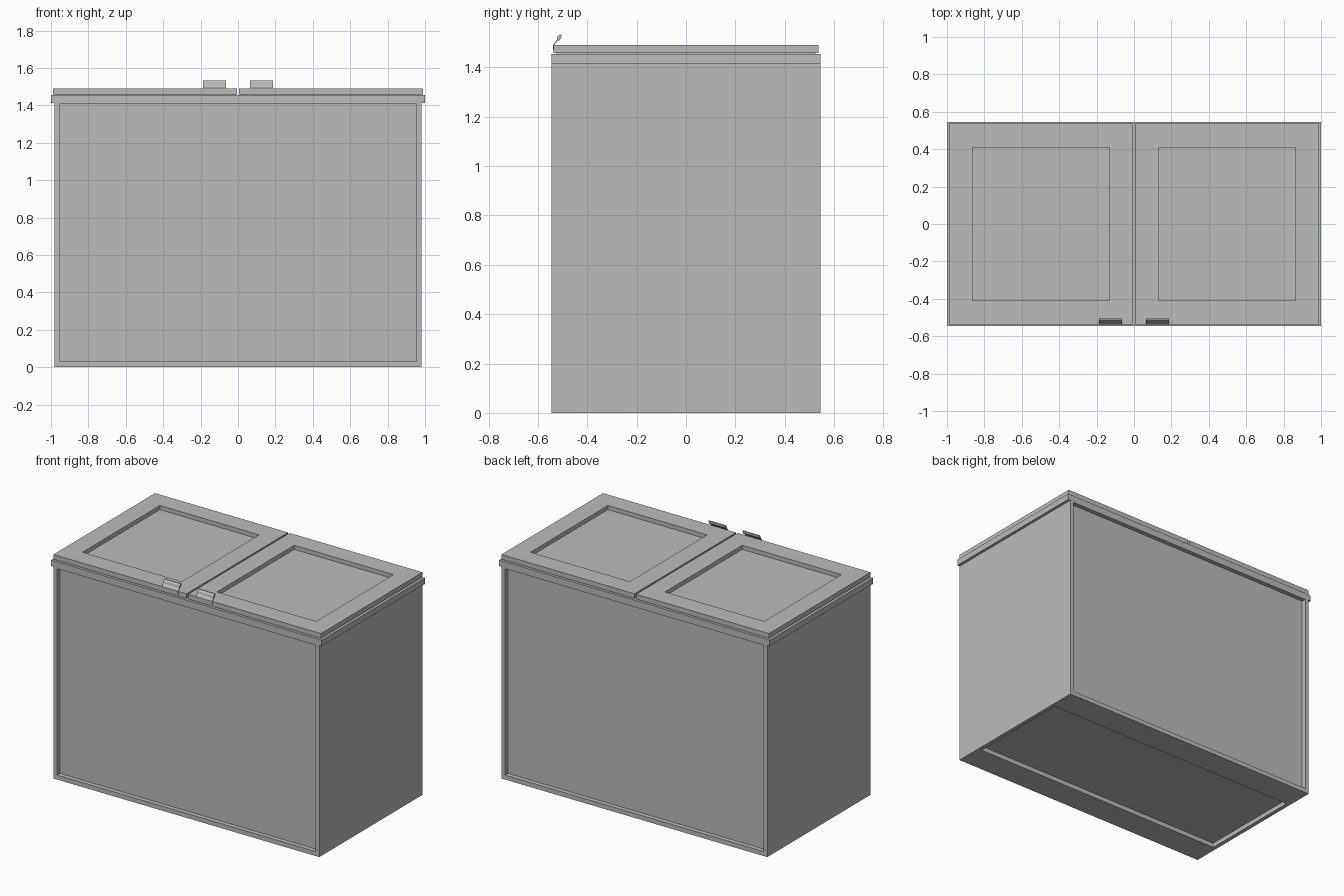
import bpy, bmesh
from mathutils import Vector

cube = bpy.data.objects.get("Cube")
if cube:
    bpy.data.objects.remove(cube, do_unlink=True)

grey = bpy.data.materials.new("plain_grey")
grey.use_nodes = True
tone = (0.5, 0.5, 0.5, 1)
grey.diffuse_color = tone
grey.node_tree.nodes["Principled BSDF"].inputs["Base Color"].default_value = tone


def finish(name, bm):
    bmesh.ops.recalc_face_normals(bm, faces=bm.faces)
    mesh = bpy.data.meshes.new(name)
    bm.to_mesh(mesh)
    bm.free()
    mesh.materials.append(grey)
    obj = bpy.data.objects.new(name, mesh)
    bpy.context.collection.objects.link(obj)
    return obj


def box(lo, hi):
    bm = bmesh.new()
    bmesh.ops.create_cube(bm, size=1)
    for v in bm.verts:
        v.co = [hi[i] if v.co[i] > 0 else lo[i] for i in range(3)]
    return bm


def recess(bm, normal, lo, hi, depth):
    """Sink a rectangle, bounded by lo and hi, into the face with this normal."""
    normal = Vector(normal)
    bm.normal_update()
    face = max(bm.faces, key=lambda f: (f.normal.dot(normal) > 0.99, f.calc_area()))
    bmesh.ops.inset_individual(bm, faces=[face], thickness=0.01)
    mid = face.calc_center_median()
    for v in face.verts:
        for i in range(3):
            if not normal[i]:
                v.co[i] = hi[i] if v.co[i] > mid[i] else lo[i]
    floor = bmesh.ops.extrude_discrete_faces(bm, faces=[face])["faces"][0]
    bmesh.ops.translate(bm, verts=floor.verts, vec=-normal * depth)


# Cabinet with sunken front, back and underside panels
bm = box((-0.982, -0.545, 0), (0.982, 0.545, 1.413))
for side in (-1, 1):
    recess(bm, (0, side, 0), (-0.955, 0, 0.03), (0.955, 0, 1.408), 0.03)
recess(bm, (0, 0, -1), (-0.955, -0.36, 0), (0.955, 0.36, 0), 0.03)
finish("cabinet", bm)

# Overhanging rim and the thin seal under the lids
finish("rim", box((-1, -0.545, 1.413), (1, 0.545, 1.454)))

for side, label in ((1, "left"), (-1, "right")):
    def span(a, b):
        return min(a * side, b * side), max(a * side, b * side)

    x0, x1 = span(0.012, 0.98)
    finish(label + "_seal", box((x0, -0.525, 1.454), (x1, 0.525, 1.46)))

    # Lid with sunken panel
    x0, x1 = span(0.006, 0.988)
    bm = box((x0, -0.536, 1.459), (x1, 0.536, 1.491))
    x0, x1 = span(0.13, 0.863)
    recess(bm, (0, 0, 1), (x0, -0.408, 0), (x1, 0.408, 0), 0.028)
    finish(label + "_lid", bm)

    # Handle: thin stalk leaning back, ending in a rounded grip
    x0, x1 = span(0.065, 0.186)
    profile = [(-0.538, 1.47), (-0.538, 1.492), (-0.524, 1.51), (-0.522, 1.522),
               (-0.512, 1.533), (-0.505, 1.533), (-0.505, 1.522), (-0.513, 1.509),
               (-0.521, 1.507), (-0.534, 1.491), (-0.534, 1.47)]
    bm = bmesh.new()
    cap = bm.faces.new([bm.verts.new((x0, y, z)) for y, z in profile])
    ends = bmesh.ops.extrude_face_region(bm, geom=[cap], use_keep_orig=True)["geom"]
    bmesh.ops.translate(bm, vec=(x1 - x0, 0, 0),
                        verts=[g for g in ends if isinstance(g, bmesh.types.BMVert)])
    finish(label + "_handle", bm)
